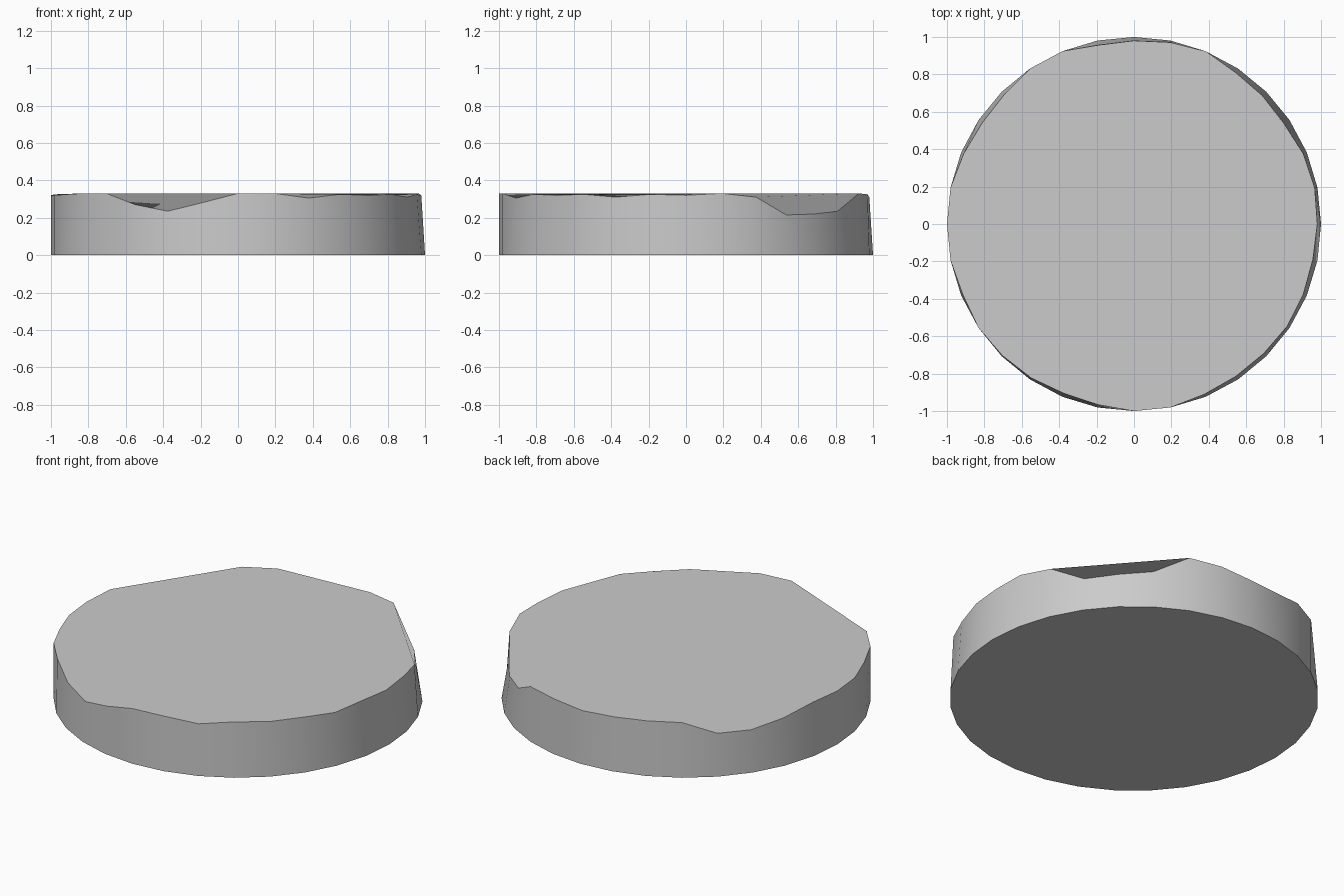
import bpy
import bmesh
from math import cos, sin, tau

SIDES = 32
FULL_HEIGHT = 0.33

# Rim wear in hundredths, counter-clockwise from the +x side
rim_drop = [1, 0, 2, 11.5, 11, 9.5, 0, 0.5, 2, 1.5, 0, 0, 8, 8.5, 5, 0.5,
            1, 1, 0.5, 0, 0, 6, 9.5, 5, 0, 0, 2.5, 0.5, 1, 0.5, 2, 0.5]
rim_inset = [2, 1.5, 2, 3.5, 3, 2.5, 0, 1, 2, 2.5, 0, 0, 2, 2.5, 1.5, 0,
             0, 0, 1, 0, 0.5, 1, 2, 1.5, 0, 0, 1.5, 2, 2, 1.5, 2, 2.5]


def remove_default_cube():
    cube = bpy.data.objects.get("Cube")
    if cube:
        bpy.data.objects.remove(cube, do_unlink=True)


def make_material(name, colour):
    material = bpy.data.materials.new(name)
    material.use_nodes = True
    material.diffuse_color = colour
    material.node_tree.nodes["Principled BSDF"].inputs["Base Color"].default_value = colour
    return material


def ring(bm, height_at):
    """Circle of vertices whose height varies with the index."""
    return [bm.verts.new((cos(tau * i / SIDES), sin(tau * i / SIDES), height_at(i)))
            for i in range(SIDES)]


def build_disc(name, material):
    bm = bmesh.new()
    base = ring(bm, lambda i: 0)
    rim = ring(bm, lambda i: FULL_HEIGHT - rim_drop[i] / 100)
    base_set, rim_set = set(base), set(rim)

    # Top skin: the upper hull of the rim, so each chip falls away from a chord
    bmesh.ops.convex_hull(bm, input=rim)
    bm.normal_update()
    under = [f for f in bm.faces if f.normal.z <= 0]
    bmesh.ops.delete(bm, geom=under, context='FACES_ONLY')

    # Underside and wall
    bm.faces.new(base[::-1])
    for i in range(SIDES):
        j = (i + 1) % SIDES
        bm.faces.new((base[i], base[j], rim[j], rim[i]))

    # Worn rim leans inward
    for vert, inset in zip(rim, rim_inset):
        vert.co.xy *= 1 - inset / 100
    loose = [e for e in bm.edges if not e.link_faces]
    bmesh.ops.delete(bm, geom=loose, context='EDGES')

    # Smooth wall between a crisp top and bottom
    for face in bm.faces:
        face.smooth = True
    mesh = bpy.data.meshes.new(name)
    bm.to_mesh(mesh)
    bm.free()

    normals = [None] * len(mesh.loops)
    for poly in mesh.polygons:
        corners = [mesh.vertices[v].co for v in poly.vertices]
        is_top = all(c.z > 0 for c in corners)
        is_bottom = all(c.z == 0 for c in corners)
        for loop, co in zip(poly.loop_indices, corners):
            if is_top:
                normals[loop] = (0, 0, 1)
            elif is_bottom:
                normals[loop] = (0, 0, -1)
            else:
                normals[loop] = (co.x, co.y, 0)
    mesh.normals_split_custom_set(normals)

    mesh.materials.append(material)
    disc = bpy.data.objects.new(name, mesh)
    bpy.context.collection.objects.link(disc)
    return disc


remove_default_cube()
stone = make_material("light_grey_stone", (0.6, 0.6, 0.6, 1))
build_disc("chipped_stone_disc", stone)
